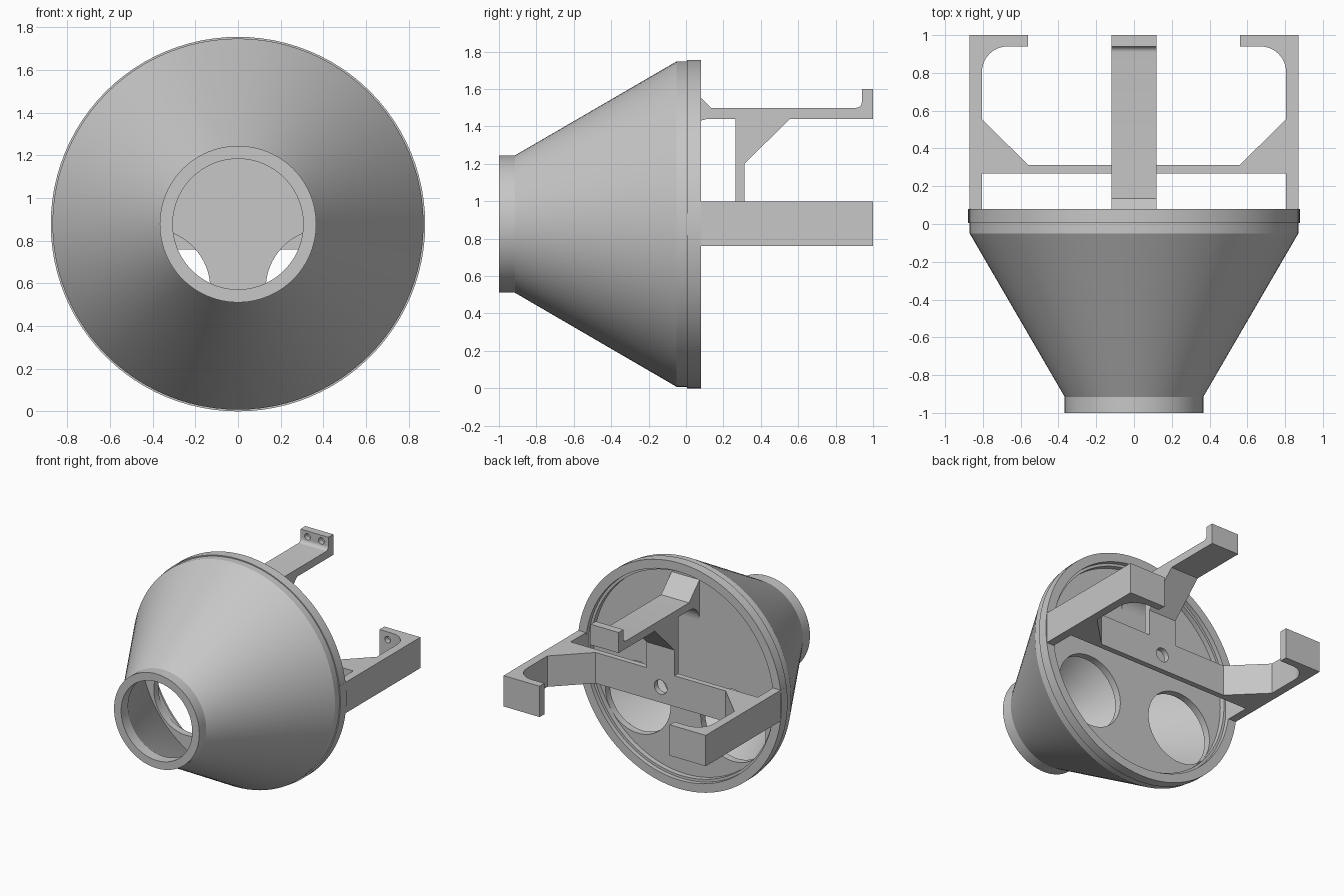
import bpy, bmesh, math
from mathutils import Vector, Matrix

if "Cube" in bpy.data.objects:
    bpy.data.objects.remove(bpy.data.objects["Cube"], do_unlink=True)

AXIS_Z = 0.878   # height of the funnel axis
SEAT = 0.005     # rear face of the plate

grey = bpy.data.materials.new("plain grey")
grey.use_nodes = True
grey.diffuse_color = (0.57, 0.57, 0.57, 1)
grey.node_tree.nodes["Principled BSDF"].inputs["Base Color"].default_value = (0.57, 0.57, 0.57, 1)


def finish(name, bm):
    bmesh.ops.recalc_face_normals(bm, faces=bm.faces)
    mesh = bpy.data.meshes.new(name)
    bm.to_mesh(mesh)
    bm.free()
    mesh.materials.append(grey)
    obj = bpy.data.objects.new(name, mesh)
    bpy.context.collection.objects.link(obj)
    return obj


def activate(obj):
    bpy.ops.object.select_all(action="DESELECT")
    obj.select_set(True)
    bpy.context.view_layer.objects.active = obj


def smooth(obj):
    activate(obj)
    bpy.ops.object.shade_smooth_by_angle(angle=math.radians(25))


def lathe(name, profile, steps=96):
    """Closed ring profile of (radius, y) turned around the funnel axis."""
    bm = bmesh.new()
    rings = []
    for i in range(steps):
        a = math.tau * i / steps
        rings.append([bm.verts.new((r * math.cos(a), y, AXIS_Z + r * math.sin(a)))
                      for r, y in profile])
    n = len(profile)
    for i in range(steps):
        p, q = rings[i], rings[(i + 1) % steps]
        for j in range(n):
            k = (j + 1) % n
            bm.faces.new((p[j], p[k], q[k], q[j]))
    return finish(name, bm)


def rod(name, x, z, radius, y0, y1, steps=64):
    """Cylinder running along y."""
    bm = bmesh.new()
    place = Matrix.Translation((x, (y0 + y1) / 2, z)) @ Matrix.Rotation(math.pi / 2, 4, "X")
    bmesh.ops.create_cone(bm, cap_ends=True, segments=steps, radius1=radius,
                          radius2=radius, depth=y1 - y0, matrix=place)
    return finish(name, bm)


def prism(name, points, offset):
    """Extrude a closed outline of 3D points by an offset vector."""
    bm = bmesh.new()
    face = bm.faces.new([bm.verts.new(p) for p in points])
    out = bmesh.ops.extrude_face_region(bm, geom=[face], use_keep_orig=True)
    moved = [v for v in out["geom"] if isinstance(v, bmesh.types.BMVert)]
    bmesh.ops.translate(bm, verts=moved, vec=Vector(offset))
    return finish(name, bm)


def arc(cx, cy, r, start, end, steps=10):
    angles = [math.radians(start + (end - start) * i / steps) for i in range(steps + 1)]
    return [(cx + r * math.cos(a), cy + r * math.sin(a)) for a in angles]


def drill(obj, cutters):
    for cutter in cutters:
        cutter.hide_render = True
        mod = obj.modifiers.new("drill", "BOOLEAN")
        mod.operation = "DIFFERENCE"
        mod.solver = "EXACT"
        mod.object = cutter
        activate(obj)
        bpy.ops.object.modifier_apply(modifier=mod.name)
        bpy.data.objects.remove(cutter, do_unlink=True)


# Hollow funnel with nose ring
funnel = lathe("funnel_shell", [
    (0.306, -1), (0.367, -1), (0.367, -0.915), (0.87, -0.05),
    (0.805, -0.05), (0.306, -0.915)])
smooth(funnel)

# Rear plate with two large ports
plate = rod("rear_plate", 0, AXIS_Z, 0.87, -0.05, SEAT, 96)
drill(plate, [rod("port_cutter", s * 0.41, 0.575, 0.28, -0.3, 0.2) for s in (-1, 1)])
smooth(plate)

# Stepped rim around the plate
rim = lathe("rear_rim", [
    (0.878, SEAT), (0.878, 0.08), (0.81, 0.08), (0.81, 0.045), (0.79, 0.045), (0.79, SEAT)])
smooth(rim)

# Side arms, crossbar and hooked ends as one outline
half = [(0, 0.268), (0.805, 0.268), (0.805, SEAT), (0.87, SEAT), (0.87, 1), (0.56, 1), (0.56, 0.94)]
half += arc(0.67, 0.805, 0.135, 90, 0)
half += [(0.805, 0.555), (0.56, 0.312), (0, 0.312)]
outline = half + [(-x, y) for x, y in reversed(half[1:-1])]
yoke = prism("side_arms_and_crossbar", [(x, y, 0.76) for x, y in outline], (0, 0, 0.24))
cutters = [rod("axle_cutter", 0, 0.88, 0.055, 0.2, 0.4, 32)]
for s in (-1, 1):
    cutters += [rod("screw_cutter", s * 0.63, z, 0.025, 0.9, 0.98, 24) for z in (0.82, 0.94)]
drill(yoke, cutters)
smooth(yoke)

# Upper arm with upturned end, root fillets and strut down to the crossbar
side = [(SEAT, 1.63), (0.135, 1.5)]
side += arc(0.91, 1.53, 0.03, -90, 0, 6)
side += [(0.94, 1.6), (1, 1.6), (1, 1.44), (0.555, 1.44), (0.312, 1.2), (0.312, 0.99),
         (0.265, 0.99), (0.265, 1.44)]
side += arc(0.125, 1.32, 0.12, 90, 180)
upper = prism("upper_arm", [(-0.12, y, z) for y, z in side], (0.24, 0, 0))
drill(upper, [rod("screw_cutter", s * 0.06, 1.555, 0.025, 0.9, 0.98, 24) for s in (-1, 1)])
smooth(upper)
